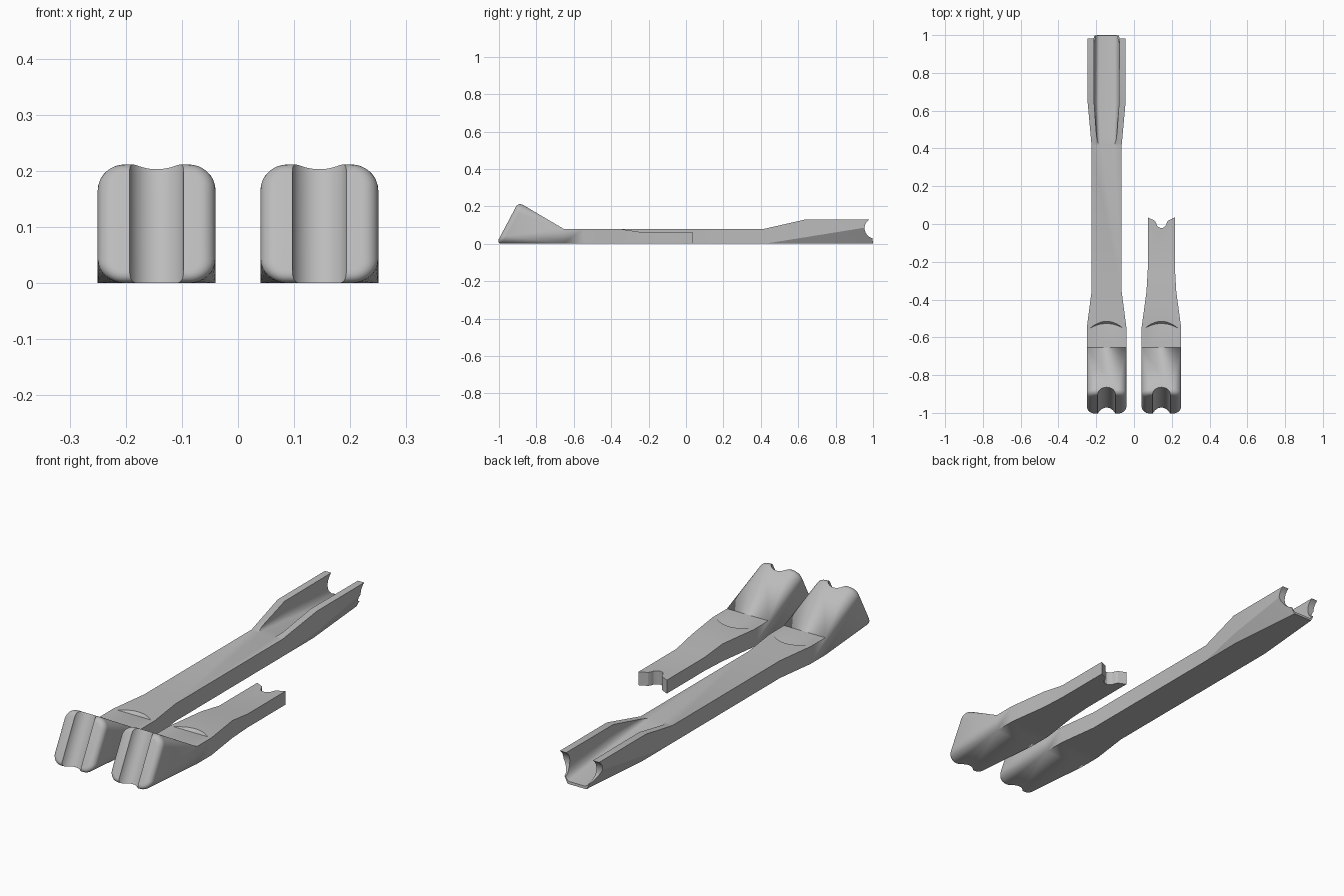
import bpy, bmesh
from math import sin, cos, pi, radians, atan2
from mathutils import Vector

cube = bpy.data.objects.get("Cube")
if cube:
    bpy.data.objects.remove(cube)

grey = bpy.data.materials.new("light grey")
grey.use_nodes = True
grey.diffuse_color = (0.5, 0.5, 0.5, 1)
grey.node_tree.nodes["Principled BSDF"].inputs["Base Color"].default_value = (0.5, 0.5, 0.5, 1)

STEPS = 8


def ring(low, high, w, bottom=(0, 0), top=(0, 0), flat=False):
    """Rectangular section from low (y, z) to high (y, z), corners rounded or chamfered."""
    low, high = Vector(low), Vector(high)
    length = (high - low).length
    along = (high - low).normalized()
    (bx, bv), (tx, tv) = bottom, top
    half = []
    for k in range(STEPS + 1):
        t = k / STEPS
        a = t * pi / 2
        half.append((w - bx + bx * (t if flat else sin(a)), bv * (t if flat else 1 - cos(a))))
    for k in range(STEPS + 1):
        a = k / STEPS * pi / 2
        half.append((w - tx + tx * cos(a), length - tv + tv * sin(a)))
    outline = half + [(-x, v) for x, v in reversed(half)]
    return [(x, *(low + along * v)) for x, v in outline]


def finish(name, bm, x, cutter=False):
    bmesh.ops.remove_doubles(bm, verts=bm.verts, dist=0.00005)
    bmesh.ops.recalc_face_normals(bm, faces=bm.faces)
    mesh = bpy.data.meshes.new(name)
    bm.to_mesh(mesh)
    bm.free()
    mesh.materials.append(grey)
    obj = bpy.data.objects.new(name, mesh)
    bpy.context.collection.objects.link(obj)
    obj.location.x = x
    obj.hide_render = cutter
    return obj


def loft(name, rings, x, cutter=False):
    bm = bmesh.new()
    rows = [[bm.verts.new(p) for p in r] for r in rings]
    n = len(rows[0])
    for a, b in zip(rows, rows[1:]):
        for i in range(n):
            j = (i + 1) % n
            bm.faces.new((a[i], a[j], b[j], b[i]))
    bm.faces.new(rows[0])
    bm.faces.new(rows[-1])
    return finish(name, bm, x, cutter)


def rod(name, radius, length, y, z, axis, x):
    """Round cutter along the given axis."""
    bm = bmesh.new()
    bmesh.ops.create_cone(bm, cap_ends=True, segments=64, radius1=radius,
                          radius2=radius, depth=length)
    turn = Vector((0, 0, 1)).rotation_difference(Vector(axis)).to_matrix()
    bmesh.ops.rotate(bm, verts=bm.verts, matrix=turn)
    bmesh.ops.translate(bm, verts=bm.verts, vec=(0, y, z))
    return finish(name, bm, x, True)


# Slanted head, shared by both arms
FRONT_LOW, FRONT_HIGH = Vector((-1.014, 0)), Vector((-0.896, 0.222))
FACE = (FRONT_HIGH - FRONT_LOW).normalized()
BACK = Vector((0.86, -0.51))


def head_rings():
    rings, edge, corner = [], 0.028, 0.048
    for k in range(7):
        a = k / 6 * pi / 2
        inset, depth = edge * (1 - sin(a)), edge * (1 - cos(a))
        r = corner - inset
        rings.append(ring(FRONT_LOW + Vector((depth, 0)) + FACE * inset,
                          FRONT_HIGH + BACK * depth - FACE * inset,
                          0.105 - inset, (r, r), (r, r)))
    rings.append(ring((-0.655, 0), (-0.655, 0.08), 0.105))
    rings.append(ring((-0.55, 0), (-0.55, 0.08), 0.105))
    return rings


def scoop(x):
    """Shallow crescent step behind the head."""
    bm = bmesh.new()
    n = 16
    rows = []
    for i in range(n + 1):
        s = 2 * i / n - 1
        k = 1 - s * s
        px, py = 0.088 * s, -0.552 + 0.037 * k
        rows.append([bm.verts.new(p) for p in (
            (px, -0.65, 0.0805), (px, py - 0.012 * k, 0.0805 - 0.014 * k),
            (px, py, 0.0805), (px, py, 0.0815), (px, -0.65, 0.0815))])
    for a, b in zip(rows, rows[1:]):
        for j in range(5):
            h = (j + 1) % 5
            bm.faces.new((a[j], a[h], b[h], b[j]))
    bm.faces.new(rows[0])
    bm.faces.new(rows[-1])
    return finish("scoop_cutter", bm, x, True)


def head_groove(x):
    mid = (FRONT_LOW + FRONT_HIGH) / 2 + Vector((-FACE.y, FACE.x)) * 0.013
    return rod("head_groove_cutter", 0.05, 0.6, mid.x, mid.y, (0, FACE.x, FACE.y), x)


def carve(obj, cutters):
    for c in cutters:
        mod = obj.modifiers.new(c.name, "BOOLEAN")
        mod.operation = "DIFFERENCE"
        mod.solver = "EXACT"
        mod.object = c
    bpy.ops.object.select_all(action="DESELECT")
    bpy.context.view_layer.objects.active = obj
    obj.select_set(True)
    bpy.context.view_layer.update()
    for mod in list(obj.modifiers):
        bpy.ops.object.modifier_apply(modifier=mod.name)
    bpy.ops.object.shade_smooth_by_angle(angle=radians(25))
    for c in cutters:
        bpy.data.objects.remove(c)


# Long arm: head, shaft and channelled rear end
LX = -0.145
long_arm = loft("long_arm", head_rings() + [
    ring((-0.36, 0), (-0.36, 0.08), 0.08),
    ring((0.42, 0), (0.42, 0.08), 0.08),
    ring((0.64, 0), (0.64, 0.13), 0.1, (0.02, 0.035), flat=True),
    ring((1.0, 0), (0.985, 0.13), 0.1, (0.052, 0.092), flat=True)], LX)
channel = loft("channel_cutter", [
    ring((0.4, 0.082), (0.4, 0.2), 0.046, (0.015, 0.01)),
    ring((0.46, 0.074), (0.46, 0.2), 0.053, (0.018, 0.018)),
    ring((0.64, 0.052), (0.64, 0.2), 0.066, (0.026, 0.04)),
    ring((1.03, 0.008), (1.03, 0.2), 0.068, (0.03, 0.06))], LX, True)
end_notch = rod("end_notch_cutter", 0.055, 0.4, 1.01, 0.083, (1, 0, 0), LX)
carve(long_arm, [head_groove(LX), scoop(LX), channel, end_notch])

# Short arm: head and thin tongue with a notched tip
SX = 0.145
short_arm = loft("short_arm", head_rings() + [
    ring((-0.36, 0), (-0.36, 0.08), 0.079),
    ring((-0.24, 0), (-0.24, 0.062), 0.072),
    ring((0.035, 0), (0.035, 0.062), 0.072)], SX)
tip = [(0.08, 0.04), (0.072, 0.035), (0.036, 0.018), (0.029, 0.008), (0.025, -0.006),
       (0.016, -0.016), (0.006, -0.021)]
bm = bmesh.new()
outline = tip + [(-px, py) for px, py in reversed(tip)]
face = bm.faces.new([bm.verts.new((px, py, -0.1)) for px, py in outline])
lifted = bmesh.ops.extrude_face_region(bm, geom=[face])["geom"]
bmesh.ops.translate(bm, verts=[v for v in lifted if isinstance(v, bmesh.types.BMVert)],
                    vec=(0, 0, 0.3))
tip_notch = finish("tip_notch_cutter", bm, SX, True)
carve(short_arm, [head_groove(SX), scoop(SX), tip_notch])
